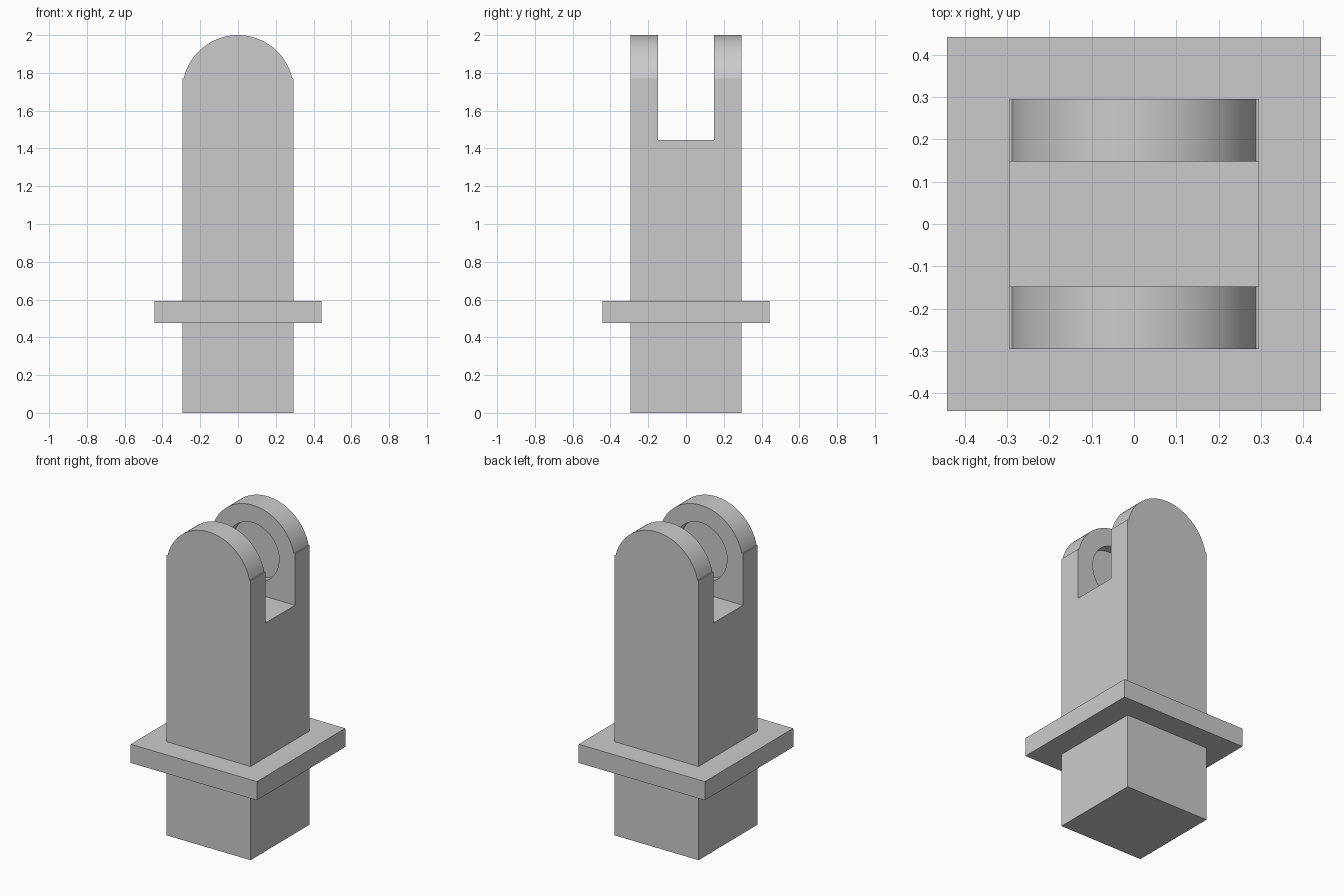
import bpy
import bmesh
from math import asin, cos, sin, pi, radians
from mathutils import Matrix

cube = bpy.data.objects.get("Cube")
if cube:
    bpy.data.objects.remove(cube, do_unlink=True)

HALF = 0.295          # half width of the square post
PIVOT = 1.705         # height of the rounded ends' centre
SHOULDER = 1.77       # where the straight sides stop
SLOT_HALF = 0.148
SLOT_FLOOR = 1.445
RECESS_RADIUS = 0.184
RECESS_DEPTH = 0.07

grey = bpy.data.materials.new("plain grey")
grey.use_nodes = True
grey.diffuse_color = (0.6, 0.6, 0.6, 1)
grey.node_tree.nodes["Principled BSDF"].inputs["Base Color"].default_value = grey.diffuse_color


def finish(name, bm):
    bmesh.ops.recalc_face_normals(bm, faces=bm.faces)
    mesh = bpy.data.meshes.new(name)
    bm.to_mesh(mesh)
    bm.free()
    mesh.materials.append(grey)
    obj = bpy.data.objects.new(name, mesh)
    bpy.context.collection.objects.link(obj)
    return obj


def box(name, size, centre):
    bm = bmesh.new()
    bmesh.ops.create_cube(bm, size=1, matrix=Matrix.Translation(centre) @ Matrix.Diagonal((*size, 1)))
    return finish(name, bm)


def cut(target, cutter):
    cutter.hide_render = True
    mod = target.modifiers.new("cut", "BOOLEAN")
    mod.operation = "DIFFERENCE"
    mod.solver = "EXACT"
    mod.object = cutter
    bpy.ops.object.select_all(action="DESELECT")
    bpy.context.view_layer.objects.active = target
    target.select_set(True)
    bpy.ops.object.modifier_apply(modifier=mod.name)
    bpy.data.objects.remove(cutter, do_unlink=True)


# Post with a rounded top: front profile extruded from front to back
start = asin((SHOULDER - PIVOT) / HALF)
steps = 40
angles = [start + (pi - 2 * start) * i / steps for i in range(steps + 1)]
profile = [(-HALF, SHOULDER), (-HALF, 0), (HALF, 0), (HALF, SHOULDER)]
profile += [(HALF * cos(a), PIVOT + HALF * sin(a)) for a in angles]
bm = bmesh.new()
face = bm.faces.new([bm.verts.new((x, -HALF, z)) for x, z in profile])
extruded = bmesh.ops.extrude_face_region(bm, geom=[face])["geom"]
bmesh.ops.translate(bm, vec=(0, 2 * HALF, 0),
                    verts=[v for v in extruded if isinstance(v, bmesh.types.BMVert)])
post = finish("forked_post", bm)

# Slot between the two prongs
cut(post, box("slot_cutter", (1, 2 * SLOT_HALF, 1), (0, 0, SLOT_FLOOR + 0.5)))

# Blind round recesses on the inner faces of both prongs
bm = bmesh.new()
bmesh.ops.create_cone(bm, cap_ends=True, segments=64, radius1=RECESS_RADIUS, radius2=RECESS_RADIUS,
                      depth=2 * (SLOT_HALF + RECESS_DEPTH),
                      matrix=Matrix.Translation((0, 0, PIVOT)) @ Matrix.Rotation(pi / 2, 4, "X"))
cut(post, finish("recess_cutter", bm))
bpy.ops.object.shade_smooth_by_angle(angle=radians(30))

# Square collar around the post
box("collar", (0.884, 0.884, 0.118), (0, 0, 0.534))
